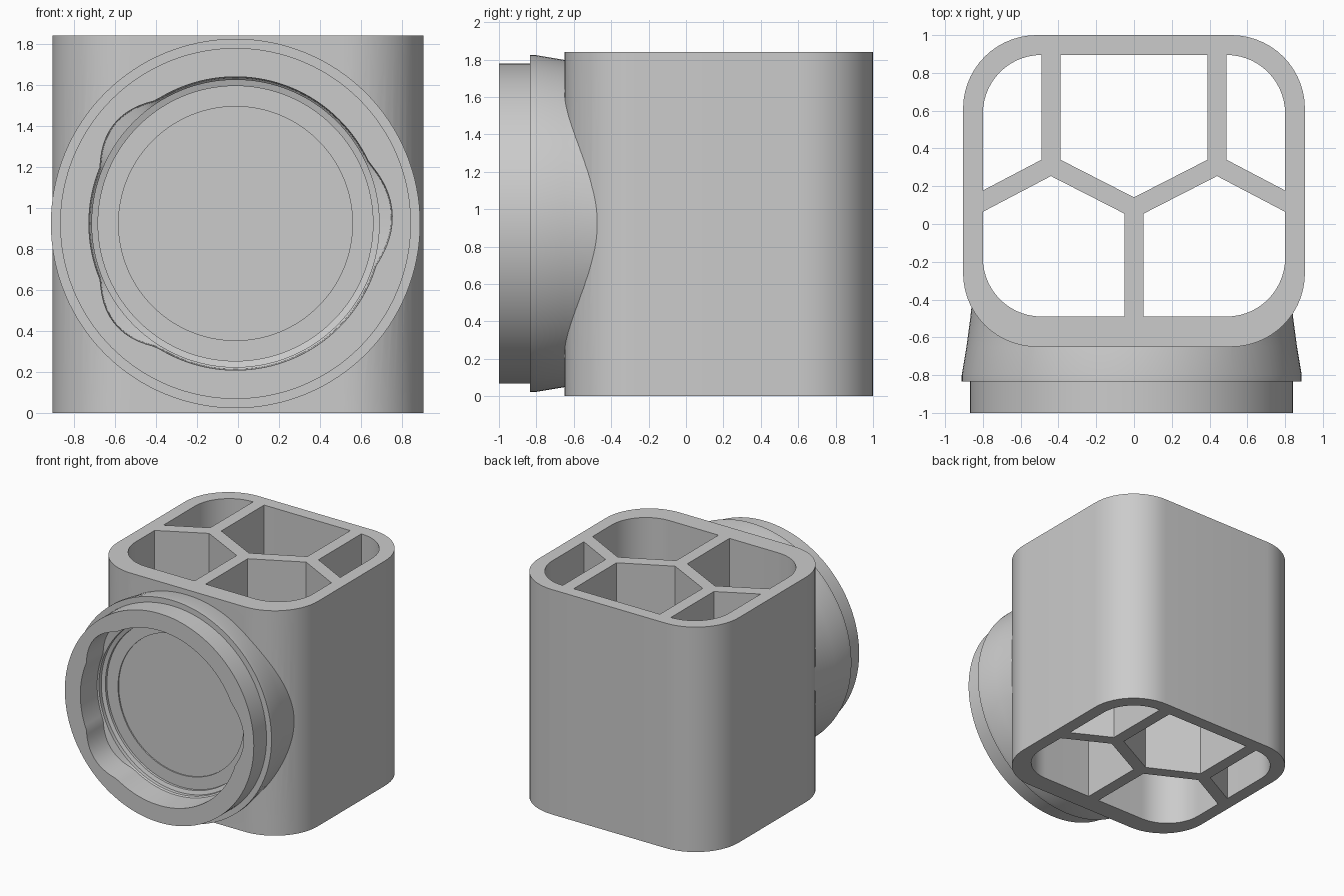
import bpy, bmesh, math
from mathutils import Vector

cube = bpy.data.objects.get("Cube")
if cube:
    bpy.data.objects.remove(cube, do_unlink=True)

HEIGHT = 1.84
grey = bpy.data.materials.new("light_grey")
grey.use_nodes = True
grey.diffuse_color = (0.6, 0.6, 0.6, 1)
grey.node_tree.nodes["Principled BSDF"].inputs["Base Color"].default_value = (0.6, 0.6, 0.6, 1)


def make_object(name, bm):
    bmesh.ops.recalc_face_normals(bm, faces=bm.faces)
    mesh = bpy.data.meshes.new(name)
    bm.to_mesh(mesh)
    bm.free()
    mesh.materials.append(grey)
    obj = bpy.data.objects.new(name, mesh)
    bpy.context.collection.objects.link(obj)
    return obj


def prism(name, outline, z0, z1):
    bm = bmesh.new()
    base = bm.faces.new([bm.verts.new((x, y, z0)) for x, y in outline])
    grown = bmesh.ops.extrude_face_region(bm, geom=[base])["geom"]
    bmesh.ops.translate(bm, vec=(0, 0, z1 - z0),
                        verts=[v for v in grown if isinstance(v, bmesh.types.BMVert)])
    return make_object(name, bm)


def rounded_rectangle(half_x, y0, y1, radius, steps=14):
    centres = ((half_x - radius, y1 - radius), (radius - half_x, y1 - radius),
               (radius - half_x, y0 + radius), (half_x - radius, y0 + radius))
    points = []
    for corner, (cx, cy) in enumerate(centres):
        for i in range(steps + 1):
            a = math.pi / 2 * (corner + i / steps)
            points.append((cx + radius * math.cos(a), cy + radius * math.sin(a)))
    return points


def boolean(target, tool, operation):
    mod = target.modifiers.new(operation.lower(), 'BOOLEAN')
    mod.operation = operation
    mod.solver = 'EXACT'
    mod.object = tool
    bpy.context.view_layer.objects.active = target
    bpy.ops.object.modifier_apply(modifier=mod.name)
    bpy.data.objects.remove(tool, do_unlink=True)


def groove(angle):
    # Three shallow bayonet grooves in the bore
    depth = 0.0
    for centre, width in ((0.07, 0.36), (2.45, 0.3), (3.84, 0.3)):
        off = abs((angle - centre + math.pi) % math.tau - math.pi)
        if off < width:
            depth = max(depth, 0.05 * math.cos(off / width * math.pi / 2))
    return depth


def collar(name, profile, cx, cz, steps=128):
    # Lathe around the y axis; each point is (radius, y, grooved)
    bm = bmesh.new()
    rings = []
    for radius, y, grooved in profile:
        ring = []
        for i in range(steps):
            a = math.tau * i / steps
            r = radius + (groove(a) if grooved else 0)
            ring.append(bm.verts.new((cx + r * math.cos(a), y, cz + r * math.sin(a))))
        rings.append(ring)
    for one, two in zip(rings, rings[1:]):
        for i in range(steps):
            j = (i + 1) % steps
            bm.faces.new((one[i], one[j], two[j], two[i]))
    bm.faces.new(rings[0])
    bm.faces.new(rings[-1])
    return make_object(name, bm)


# Housing with a round collar on its front
housing = prism("housing", rounded_rectangle(0.905, -0.65, 1.0, 0.39), 0, HEIGHT)
profile = [(0.84, -0.36, 0), (0.855, -0.5, 0), (0.875, -0.65, 0), (0.9, -0.8, 0),
           (0.9, -0.835, 0), (0.855, -0.835, 0), (0.855, -1.0, 0),
           (0.715, -1.0, 1), (0.71, -0.79, 1), (0.7, -0.78, 0), (0.7, -0.75, 0),
           (0.67, -0.74, 0), (0.67, -0.72, 0), (0.57, -0.72, 0), (0.57, -0.71, 0)]
boolean(housing, collar("front_collar", profile, -0.012, 0.923), 'UNION')

# Through opening from top to bottom
opening = prism("opening_cutter", rounded_rectangle(0.8, -0.49, 0.895, 0.31), -0.1, HEIGHT + 0.1)
boolean(housing, opening, 'DIFFERENCE')

# Honeycomb ribs inside the opening
node, middle = Vector((0.44, 0.31)), Vector((0, 0.085))


def rib(name, start, end, thickness=0.1):
    side = (end - start).normalized().orthogonal() * thickness / 2
    prism(name, [start + side, end + side, end - side, start - side], 0, HEIGHT)


rib("centre_rib", middle, Vector((0, -0.54)))
for label, s in (("left", 1), ("right", -1)):
    joint = Vector((s * node.x, node.y))
    rib(label + "_back_rib", joint, Vector((joint.x, 0.95)))
    rib(label + "_inner_rib", joint, middle)
    rib(label + "_side_rib", joint, Vector((s * 0.84, 0.1)))

# Smooth curved walls, keep hard edges
bpy.ops.object.select_all(action='DESELECT')
housing.select_set(True)
bpy.context.view_layer.objects.active = housing
bpy.ops.object.shade_smooth_by_angle(angle=math.radians(30))
